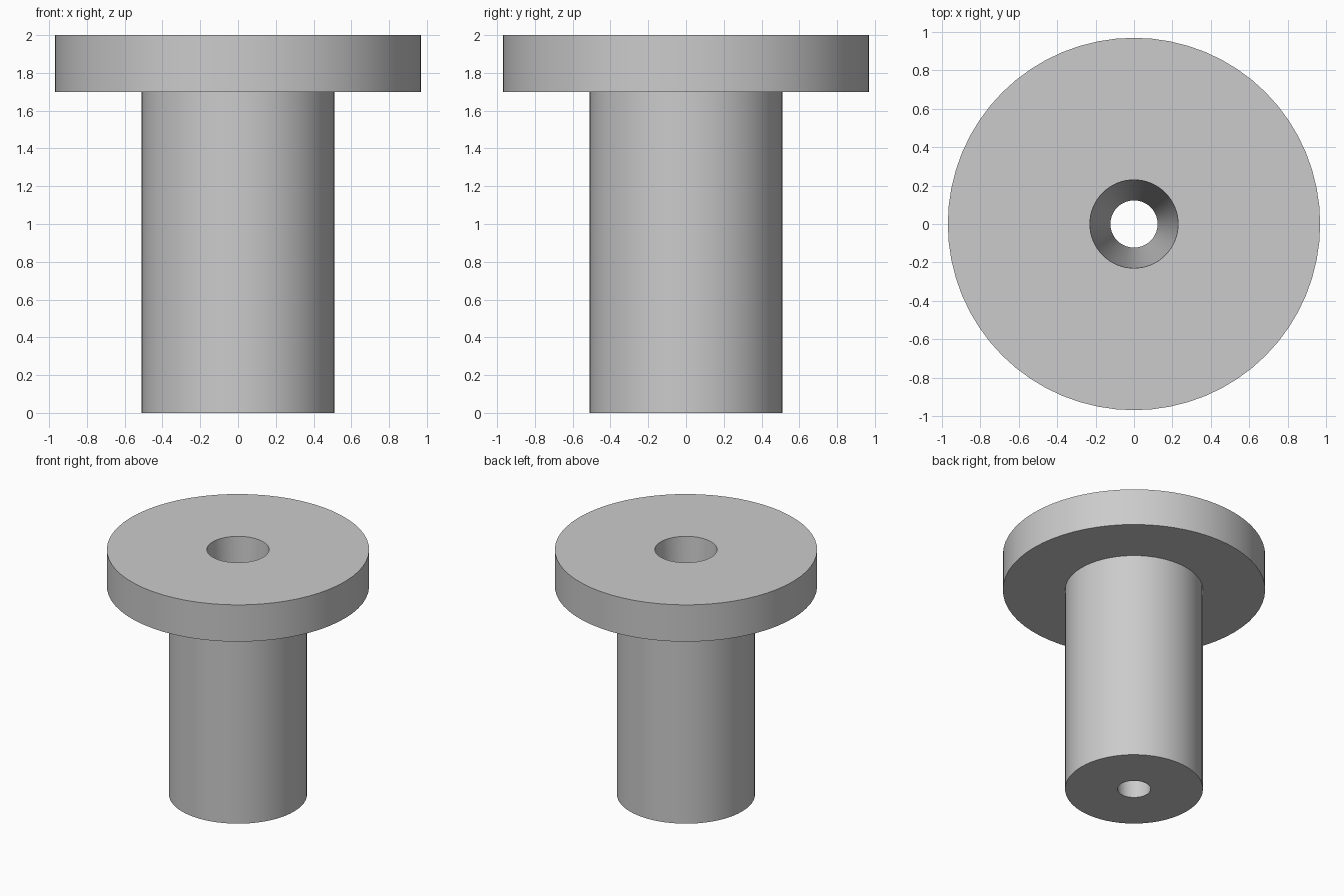
import bpy
import bmesh
import math
from mathutils import Matrix, Vector

cube = bpy.data.objects.get("Cube")
if cube:
    bpy.data.objects.remove(cube, do_unlink=True)

SIDES = 64

# Single grey finish
grey = bpy.data.materials.new("light_grey")
grey.use_nodes = True
colour = (0.6, 0.6, 0.6, 1.0)
grey.diffuse_color = colour
grey.node_tree.nodes["Principled BSDF"].inputs["Base Color"].default_value = colour


def lathe(name, profile):
    """Revolve a closed (radius, height) profile around the z axis."""
    bm = bmesh.new()
    rings = []
    for i in range(SIDES):
        turn = Matrix.Rotation(math.tau * i / SIDES, 3, "Z")
        rings.append([bm.verts.new(turn @ Vector((r, 0, z))) for r, z in profile])
    n = len(profile)
    for i in range(SIDES):
        a, b = rings[i], rings[(i + 1) % SIDES]
        for j in range(n):
            k = (j + 1) % n
            bm.faces.new((a[j], b[j], b[k], a[k]))
    bmesh.ops.recalc_face_normals(bm, faces=bm.faces[:])
    mesh = bpy.data.meshes.new(name)
    bm.to_mesh(mesh)
    bm.free()
    mesh.materials.append(grey)
    obj = bpy.data.objects.new(name, mesh)
    bpy.context.collection.objects.link(obj)
    bpy.ops.object.select_all(action="DESELECT")
    obj.select_set(True)
    bpy.context.view_layer.objects.active = obj
    bpy.ops.object.shade_smooth_by_angle(angle=math.radians(30))
    return obj


# Flanged bushing: stem, wide flange and a tapered through bore
lathe("flanged_bushing", [
    (0.123, 0.0),
    (0.51, 0.0),
    (0.51, 1.7),
    (0.97, 1.7),
    (0.97, 2.0),
    (0.23, 2.0),
])
